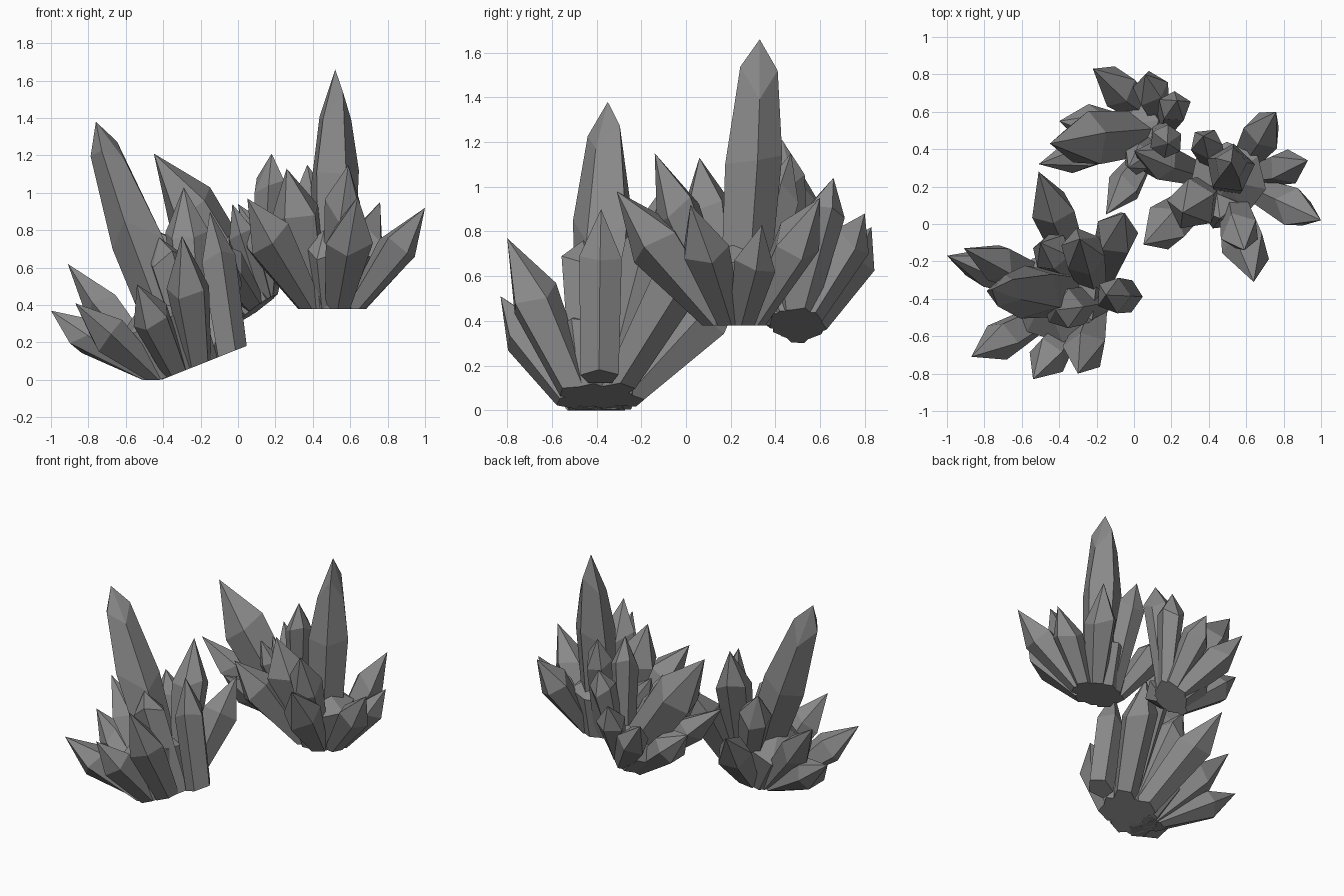
import bpy, bmesh, math, random
from mathutils import Vector

random.seed(4)

stone = bpy.data.materials.new("dark_stone")
stone.diffuse_color = (0.25, 0.25, 0.25, 1)


def crystal(bm, base, normal, tip, foot_radius, rings, sides):
    """Faceted shard: foot in the base plane, rings (position, radius) up the body, sharp tip."""
    axis = (tip - base).normalized()
    length = (tip - base).length
    phase = random.random()

    def ring(center, n, r, jitter):
        u = n.cross(Vector((0.31, 0.95, 0.1))).normalized()
        w = n.cross(u)
        pts = []
        for i in range(sides):
            a = math.tau * (i + phase) / sides
            p = center + (u * math.cos(a) + w * math.sin(a)) * r
            p += axis * random.uniform(-jitter, jitter)
            p.z = max(p.z, 0)
            pts.append(bm.verts.new(p))
        return pts

    loops = [ring(base, normal, foot_radius, 0)]
    for pos, r in rings:
        loops.append(ring(base.lerp(tip, pos), axis, r, length * 0.06))
    point = bm.verts.new(tip)
    bm.faces.new(loops[0][::-1])
    for i in range(sides):
        j = (i + 1) % sides
        for lo, hi in zip(loops, loops[1:]):
            bm.faces.new((lo[i], lo[j], hi[j], hi[i]))
        bm.faces.new((loops[-1][i], loops[-1][j], point))


def cluster(name, center, normal, spread, core, shards):
    """Shards fan out from an elliptical patch on a tilted base plane."""
    bm = bmesh.new()
    center, normal = Vector(center), Vector(normal).normalized()
    for x, y, z, reach, foot, *rings in shards:
        tip = Vector((x, y, z))
        d = tip - center
        d -= normal * d.dot(normal)
        d.normalize()
        base = center + Vector((d.x * spread[0], d.y * spread[1], d.z * spread[0])) * reach
        base -= normal * (base - center).dot(normal)
        crystal(bm, base, normal, tip, foot, rings, random.choice((5, 5, 6)))
    # rocky core that closes the gaps between the shards
    crystal(bm, center.copy(), normal, center + normal * core[1], core[0] * 0.7, [(0.65, core[0])], 7)
    bmesh.ops.recalc_face_normals(bm, faces=bm.faces)
    mesh = bpy.data.meshes.new(name)
    bm.to_mesh(mesh)
    bm.free()
    mesh.materials.append(stone)
    bpy.context.collection.objects.link(bpy.data.objects.new(name, mesh))


# each shard: tip x, y, z, distance of foot from centre, foot radius, (position, radius) rings
cluster("front_left_crystals", (-0.31, -0.39, 0.04), (-0.37, 0, 0.93), (0.21, 0.14), (0.25, 0.45), [
    (-0.76, -0.35, 1.38, 0.2, 0.12, (0.55, 0.15), (0.85, 0.09)),
    (-1.00, -0.17, 0.37, 0.8, 0.07, (0.66, 0.10)),
    (-0.91, -0.13, 0.62, 0.6, 0.07, (0.64, 0.11)),
    (-0.87, -0.71, 0.41, 0.8, 0.07, (0.64, 0.11)),
    (-0.54, -0.83, 0.51, 0.9, 0.07, (0.64, 0.11)),
    (-0.30, -0.80, 0.77, 0.9, 0.08, (0.62, 0.12)),
    (-0.15, -0.38, 0.90, 1.4, 0.09, (0.66, 0.10)),
    (-0.05, 0.06, 0.77, 0.9, 0.08, (0.68, 0.12)),
    (-0.29, -0.08, 1.03, 0.6, 0.08, (0.74, 0.12)),
    (-0.51, 0.28, 0.60, 0.9, 0.08, (0.65, 0.12)),
    (-0.42, -0.46, 0.76, 0.6, 0.10, (0.84, 0.11)),
    (-0.50, -0.10, 0.76, 0.7, 0.07, (0.75, 0.11)),
])

cluster("right_crystals", (0.50, 0.23, 0.38), (0, 0, 1), (0.13, 0.09), (0.21, 0.42), [
    (0.52, 0.33, 1.66, 0.2, 0.11, (0.55, 0.135), (0.85, 0.09)),
    (1.00, 0.02, 0.92, 1.0, 0.06, (0.62, 0.11)),
    (0.93, 0.34, 0.83, 1.0, 0.06, (0.62, 0.10)),
    (0.76, 0.60, 0.95, 0.9, 0.06, (0.65, 0.11)),
    (0.64, -0.31, 0.98, 1.0, 0.07, (0.62, 0.13)),
    (0.59, -0.14, 1.15, 0.7, 0.07, (0.70, 0.11)),
    (0.05, -0.11, 0.97, 1.0, 0.07, (0.64, 0.13)),
    (0.00, 0.39, 0.94, 1.0, 0.06, (0.65, 0.11)),
    (0.26, 0.06, 1.13, 0.8, 0.07, (0.68, 0.14)),
    (0.37, 0.47, 1.15, 0.9, 0.06, (0.78, 0.09)),
    (0.46, 0.03, 0.80, 0.7, 0.08, (0.75, 0.11)),
])

cluster("back_crystals", (0.10, 0.50, 0.38), (-0.58, 0.1, 0.8), (0.09, 0.08), (0.17, 0.3), [
    (-0.45, 0.43, 1.21, 0.2, 0.12, (0.64, 0.155)),
    (-0.22, 0.83, 0.82, 0.9, 0.06, (0.62, 0.11)),
    (-0.40, 0.55, 0.70, 0.9, 0.06, (0.65, 0.11)),
    (-0.51, 0.32, 0.83, 0.8, 0.06, (0.65, 0.10)),
    (-0.15, 0.05, 0.75, 1.0, 0.06, (0.62, 0.10)),
    (0.06, 0.80, 0.88, 0.9, 0.06, (0.70, 0.10)),
    (0.23, 0.66, 1.04, 0.9, 0.06, (0.78, 0.09)),
    (0.18, 0.43, 1.21, 0.6, 0.07, (0.78, 0.09)),
    (-0.03, 0.30, 0.94, 0.8, 0.06, (0.70, 0.08)),
])
